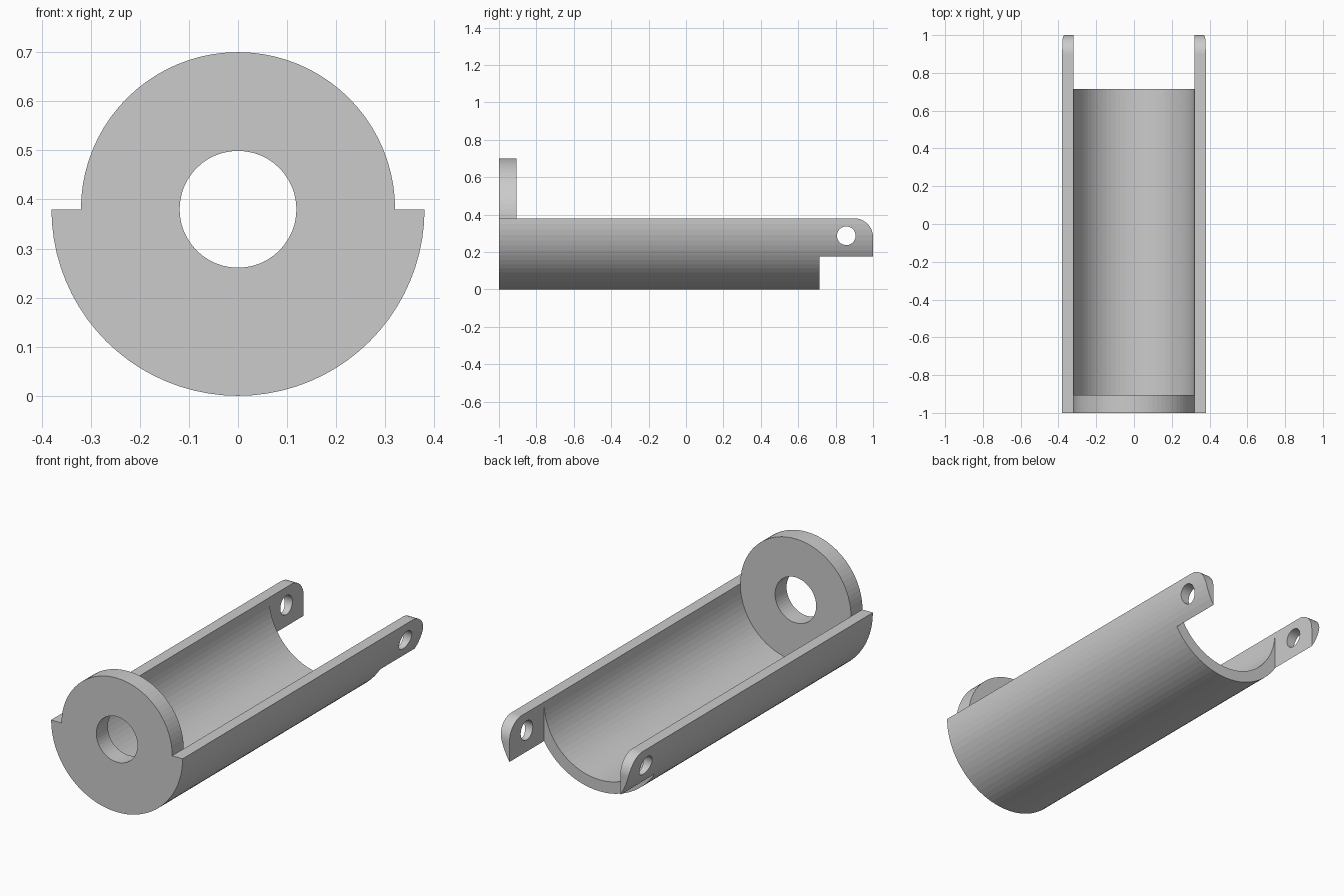
import bpy, bmesh
from math import sin, cos, pi

if "Cube" in bpy.data.objects:
    bpy.data.objects.remove(bpy.data.objects["Cube"])

CZ = 0.38                      # height of the tube axis
R_OUT, R_IN = 0.38, 0.32


def arc(cx, cy, r, a0, a1, n):
    return [(cx + r * cos(a0 + (a1 - a0) * i / n),
             cy + r * sin(a0 + (a1 - a0) * i / n)) for i in range(n + 1)]


def prism(name, pts, axis, lo, hi):
    """Extrude a closed profile: (x, z) along y, or (y, z) along x."""
    bm = bmesh.new()
    place = (lambda p: (p[0], lo, p[1])) if axis == 'Y' else (lambda p: (lo, p[0], p[1]))
    face = bm.faces.new([bm.verts.new(place(p)) for p in pts])
    ext = bmesh.ops.extrude_face_region(bm, geom=[face])
    d = hi - lo
    bmesh.ops.translate(bm, vec=(0, d, 0) if axis == 'Y' else (d, 0, 0),
                        verts=[v for v in ext['geom'] if isinstance(v, bmesh.types.BMVert)])
    bmesh.ops.recalc_face_normals(bm, faces=bm.faces[:])
    mesh = bpy.data.meshes.new(name)
    bm.to_mesh(mesh)
    bm.free()
    ob = bpy.data.objects.new(name, mesh)
    bpy.context.collection.objects.link(ob)
    return ob


def cut(target, cutter):
    cutter.hide_render = True
    mod = target.modifiers.new(cutter.name, 'BOOLEAN')
    mod.operation = 'DIFFERENCE'
    mod.solver = 'EXACT'
    mod.object = cutter
    bpy.context.view_layer.objects.active = target
    bpy.ops.object.modifier_apply(modifier=mod.name)
    bpy.data.objects.remove(cutter)


# Full-length bar with the front plate outline
outline = arc(0, CZ, R_OUT, pi, 2 * pi, 40) + arc(0, CZ, R_IN, 0, pi, 40)
body = prism("trough_bracket", outline, 'Y', -1, 1)

# Hollow the trough behind the end plate and clear everything above it
trough = arc(0, CZ, R_IN, pi, 2 * pi, 40) + [(0.5, CZ), (0.5, 0.8), (-0.5, 0.8), (-0.5, CZ)]
cut(body, prism("trough_cutter", trough, 'Y', -0.905, 1.2))

# Open the back end, leaving two flat-sided lugs
gap = [(-0.3205, -0.1), (0.3205, -0.1), (0.3205, 0.5), (-0.3205, 0.5)]
cut(body, prism("gap_cutter", gap, 'Y', 0.715, 1.2))

# Round the upper lug corners
corner = arc(0.9, 0.28, 0.1, pi / 2, 0, 12) + [(1.1, 0.28), (1.1, 0.5), (0.9, 0.5)]
cut(body, prism("corner_cutter", corner, 'X', -0.6, 0.6))

# Pin holes through both lugs, and the end plate bore
cut(body, prism("pin_cutter", arc(0.857, 0.287, 0.05, 0, 2 * pi, 32)[:-1], 'X', -0.6, 0.6))
cut(body, prism("bore_cutter", arc(0, CZ, 0.119, 0, 2 * pi, 48)[:-1], 'Y', -1.2, -0.7))
